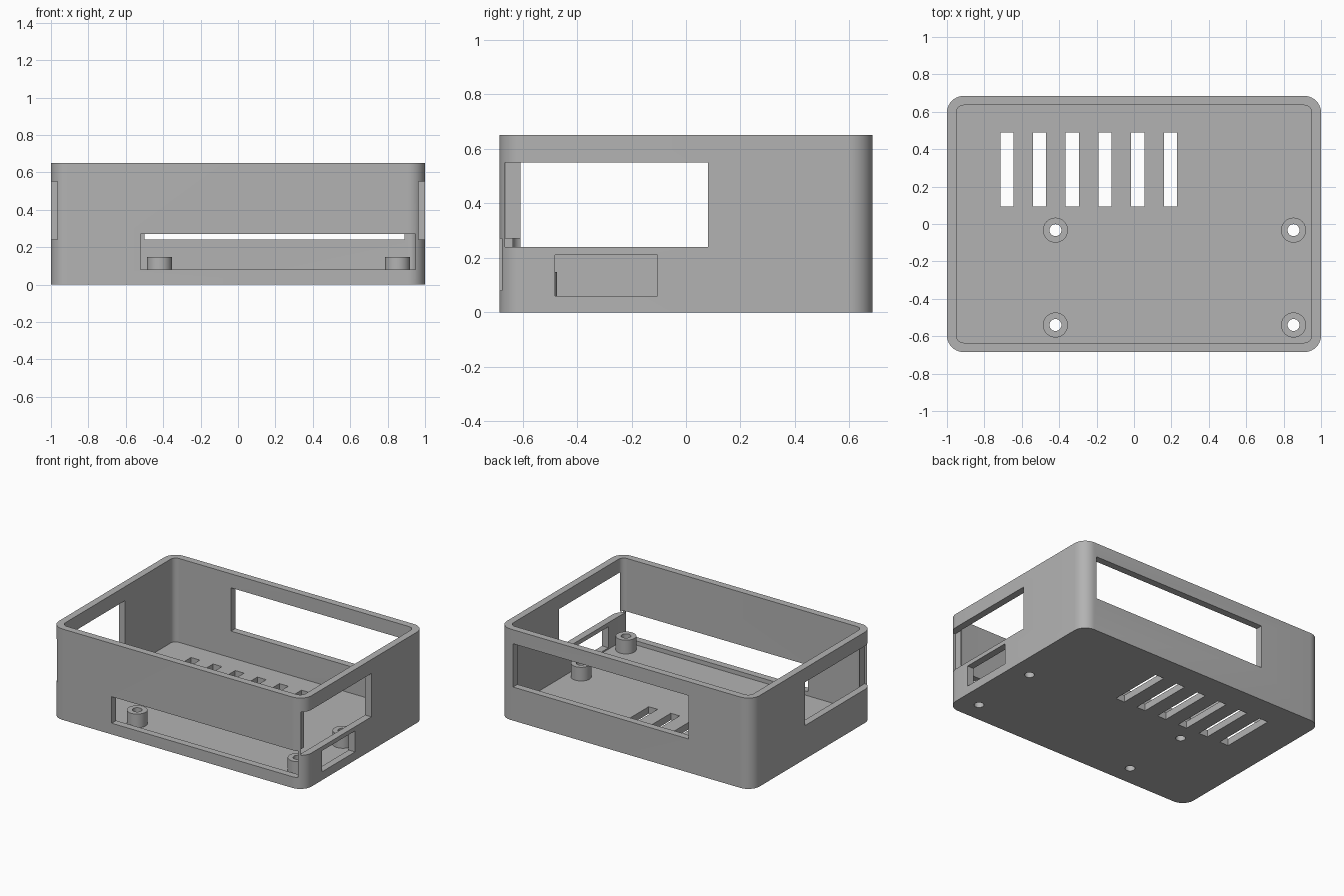
import bpy, bmesh, math

cube = bpy.data.objects.get("Cube")
if cube:
    bpy.data.objects.remove(cube, do_unlink=True)

grey = bpy.data.materials.new("plain grey")
grey.use_nodes = True
colour = (0.45, 0.45, 0.45, 1)
grey.diffuse_color = colour
grey.node_tree.nodes["Principled BSDF"].inputs["Base Color"].default_value = colour

HX, HY, TOP = 1.0, 0.685, 0.65
WALL, FLOOR = 0.05, 0.05


def prism(name, outline, z0, z1):
    """Extrude a closed xy outline from z0 to z1."""
    bm = bmesh.new()
    face = bm.faces.new([bm.verts.new((x, y, z0)) for x, y in outline])
    out = bmesh.ops.extrude_face_region(bm, geom=[face])
    verts = [v for v in out["geom"] if isinstance(v, bmesh.types.BMVert)]
    bmesh.ops.translate(bm, verts=verts, vec=(0, 0, z1 - z0))
    bmesh.ops.recalc_face_normals(bm, faces=bm.faces[:])
    mesh = bpy.data.meshes.new(name)
    bm.to_mesh(mesh)
    bm.free()
    mesh.materials.append(grey)
    obj = bpy.data.objects.new(name, mesh)
    bpy.context.collection.objects.link(obj)
    return obj


def rounded(hx, hy, r, steps=10):
    pts = []
    for q, (sx, sy) in enumerate([(1, 1), (-1, 1), (-1, -1), (1, -1)]):
        for i in range(steps + 1):
            a = math.pi / 2 * (q + i / steps)
            pts.append((sx * (hx - r) + r * math.cos(a), sy * (hy - r) + r * math.sin(a)))
    return pts


def circle(x, y, r, n=32):
    return [(x + r * math.cos(math.tau * i / n), y + r * math.sin(math.tau * i / n)) for i in range(n)]


def box(name, x0, x1, y0, y1, z0, z1):
    return prism(name, [(x0, y0), (x1, y0), (x1, y1), (x0, y1)], z0, z1)


def activate(obj):
    bpy.ops.object.select_all(action="DESELECT")
    obj.select_set(True)
    bpy.context.view_layer.objects.active = obj


def cut(obj, cutter):
    """Subtract the cutter from obj and remove it."""
    cutter.hide_render = True
    activate(obj)
    mod = obj.modifiers.new("cut", "BOOLEAN")
    mod.operation, mod.solver, mod.object = "DIFFERENCE", "EXACT", cutter
    bpy.ops.object.modifier_apply(modifier=mod.name)
    bpy.data.objects.remove(cutter, do_unlink=True)


def finish(obj):
    activate(obj)
    bpy.ops.object.shade_smooth_by_angle(angle=math.radians(30))


# Open tray with rounded corners
case = prism("case_shell", rounded(HX, HY, 0.09), 0, TOP)
cut(case, prism("cavity", rounded(HX - WALL, HY - WALL, 0.04), FLOOR, TOP + 0.1))

# Large windows in both sides and the back
LOW, HIGH = 0.24, 0.55
cut(case, box("left_window", 0.948, 1.1, -0.665, 0.08, LOW, HIGH))
cut(case, box("right_window", -1.1, -0.948, -0.665, 0.08, LOW, HIGH))
cut(case, box("back_window", -0.5, 0.89, 0.6, 0.8, LOW, HIGH))

# Long front slot and small side port
cut(case, box("front_slot", -0.52, 0.949, -0.8, -0.6, 0.08, 0.27))
cut(case, box("side_port", 0.93, 1.1, -0.48, -0.105, 0.06, 0.21))

# Vent slots in the floor
for i in range(6):
    x = -0.715 + 0.175 * i
    cut(case, box("vent", x, x + 0.07, 0.093, 0.49, -0.1, 0.1))

# Hollow mounting posts with holes through the floor
for side, x in (("right", -0.42), ("left", 0.853)):
    for end, y in (("front", -0.54), ("back", -0.033)):
        cut(case, prism("floor_hole", circle(x, y, 0.032), -0.1, 0.1))
        post = prism(f"{end}_{side}_post", circle(x, y, 0.067), FLOOR, 0.148)
        cut(post, prism("post_hole", circle(x, y, 0.032), 0, 0.3))
        finish(post)

finish(case)
